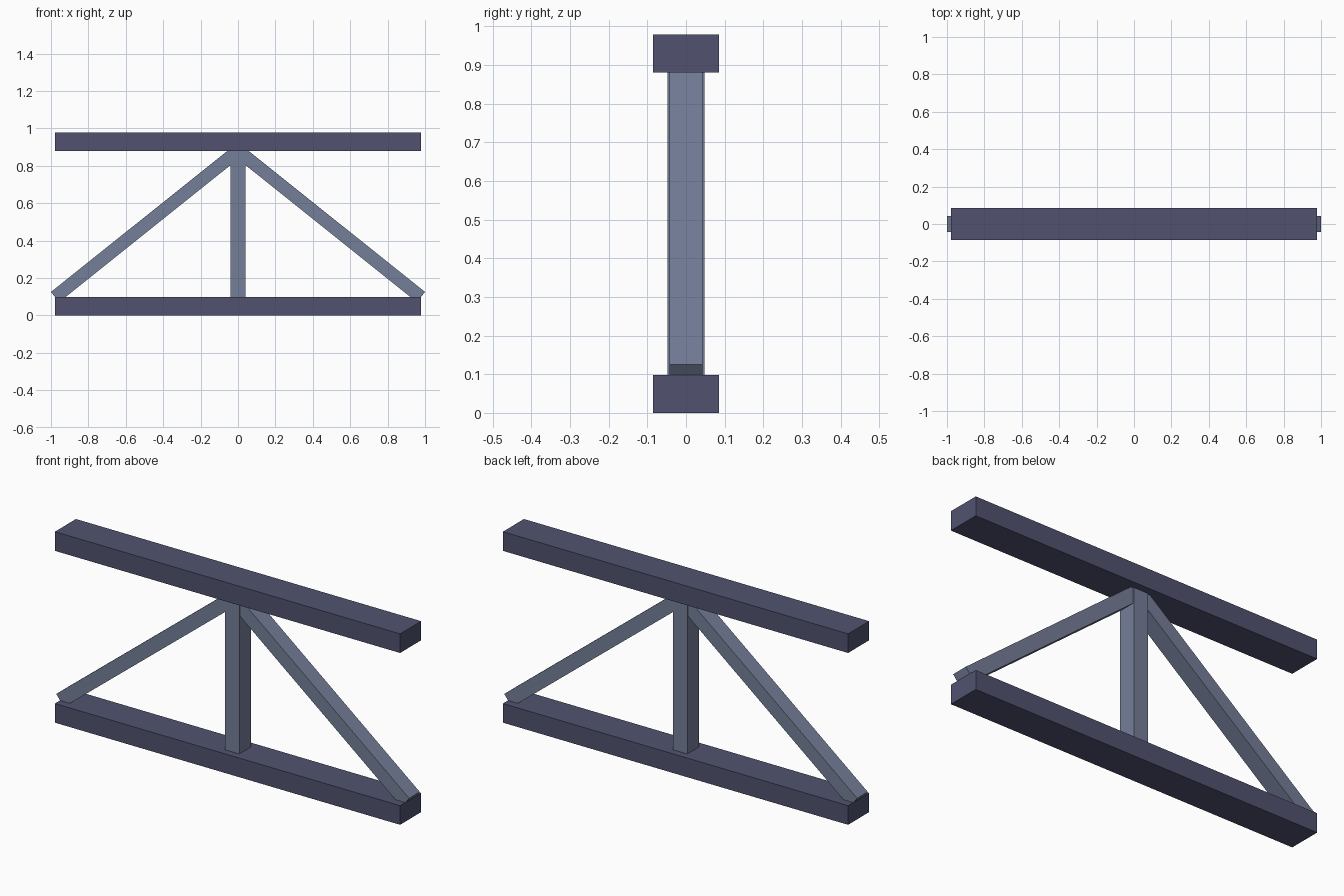
import bpy
import math

if "Cube" in bpy.data.objects:
    bpy.data.objects.remove(bpy.data.objects["Cube"])

HALF_SPAN = 0.978     # half length of the chords
CHORD_H = 0.098       # chord height
TOP_Z = 0.88          # underside of the upper chord


def material(name, rgb):
    m = bpy.data.materials.new(name)
    m.diffuse_color = (*rgb, 1)
    m.use_nodes = True
    m.node_tree.nodes["Principled BSDF"].inputs["Base Color"].default_value = m.diffuse_color
    return m


chord_mat = material("dark slate violet", (0.082, 0.086, 0.160))
web_mat = material("slate blue grey", (0.178, 0.212, 0.318))


def beam(name, center, size, mat, tilt=0.0):
    """Box beam, optionally tilted about the y axis."""
    bpy.ops.mesh.primitive_cube_add(size=1, location=center)
    ob = bpy.context.object
    ob.name = name
    ob.scale = size
    bpy.ops.object.transform_apply(location=False, rotation=False, scale=True)
    ob.rotation_euler.y = tilt
    ob.data.materials.append(mat)
    return ob


# Horizontal chords
for name, z in (("lower_chord", 0), ("upper_chord", TOP_Z)):
    beam(name, (0, 0, z + CHORD_H / 2), (2 * HALF_SPAN, 0.17, CHORD_H), chord_mat)

# Centre post between the chords
beam("center_post", (0, 0, (CHORD_H + TOP_Z) / 2),
     (0.082, 0.096, TOP_Z - CHORD_H), web_mat)

# Mirrored diagonal braces from the chord ends to the top of the post
rise = TOP_Z - CHORD_H
length = math.hypot(HALF_SPAN, rise)
angle = math.atan2(rise, HALF_SPAN)
for name, side in (("left_brace", -1), ("right_brace", 1)):
    beam(name, (side * HALF_SPAN / 2, 0, (CHORD_H + TOP_Z) / 2),
         (length, 0.086, 0.07), web_mat, tilt=side * angle)
